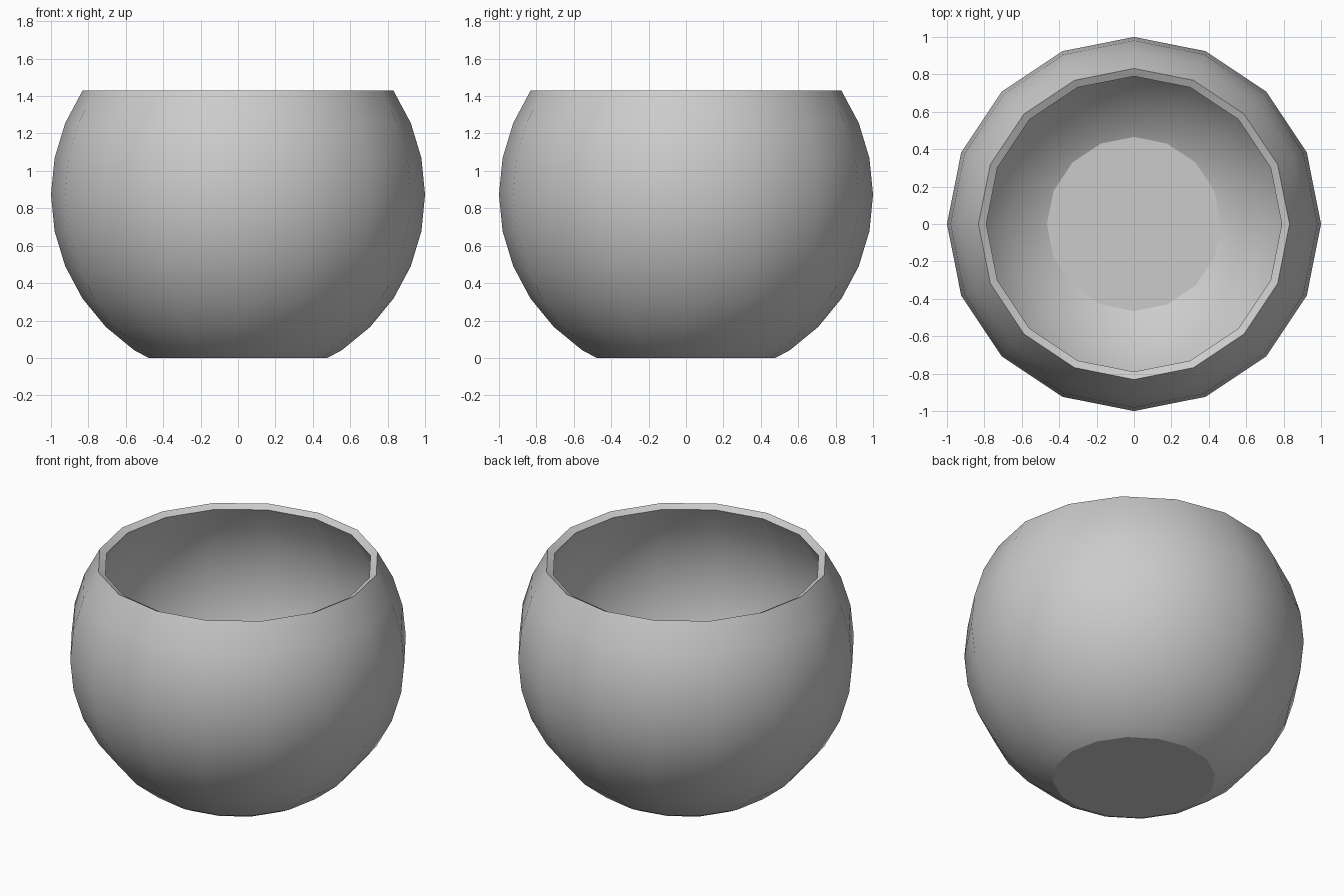
import bpy, bmesh, math

if "Cube" in bpy.data.objects:
    bpy.data.objects.remove(bpy.data.objects["Cube"])

CENTRE_Z = 0.873

# Bowl: 16-sided sphere, opened at a ring near the top, cut flat at the base
bm = bmesh.new()
bmesh.ops.create_uvsphere(bm, u_segments=16, v_segments=16, radius=1.0)
rim_z = math.sin(math.radians(33.75))
bmesh.ops.delete(bm, geom=[v for v in bm.verts if v.co.z > rim_z + 0.01], context='VERTS')
bmesh.ops.translate(bm, verts=bm.verts, vec=(0, 0, CENTRE_Z))
cut = bmesh.ops.bisect_plane(bm, geom=bm.verts[:] + bm.edges[:] + bm.faces[:],
                             plane_co=(0, 0, 0), plane_no=(0, 0, 1), clear_inner=True)
base_edges = [e for e in cut['geom_cut'] if isinstance(e, bmesh.types.BMEdge)]
bmesh.ops.contextual_create(bm, geom=base_edges)
bmesh.ops.recalc_face_normals(bm, faces=bm.faces)

mesh = bpy.data.meshes.new("bowl")
bm.to_mesh(mesh)
bm.free()
bowl = bpy.data.objects.new("bowl", mesh)
bpy.context.collection.objects.link(bowl)
bpy.context.view_layer.objects.active = bowl
bowl.select_set(True)

# Wall thickness, grown inwards
wall = bowl.modifiers.new("wall", 'SOLIDIFY')
wall.thickness = 0.047
wall.offset = -1
bpy.ops.object.modifier_apply(modifier=wall.name)

# Smooth walls, crisp rim and base
bpy.ops.object.shade_smooth_by_angle(angle=math.radians(25))
